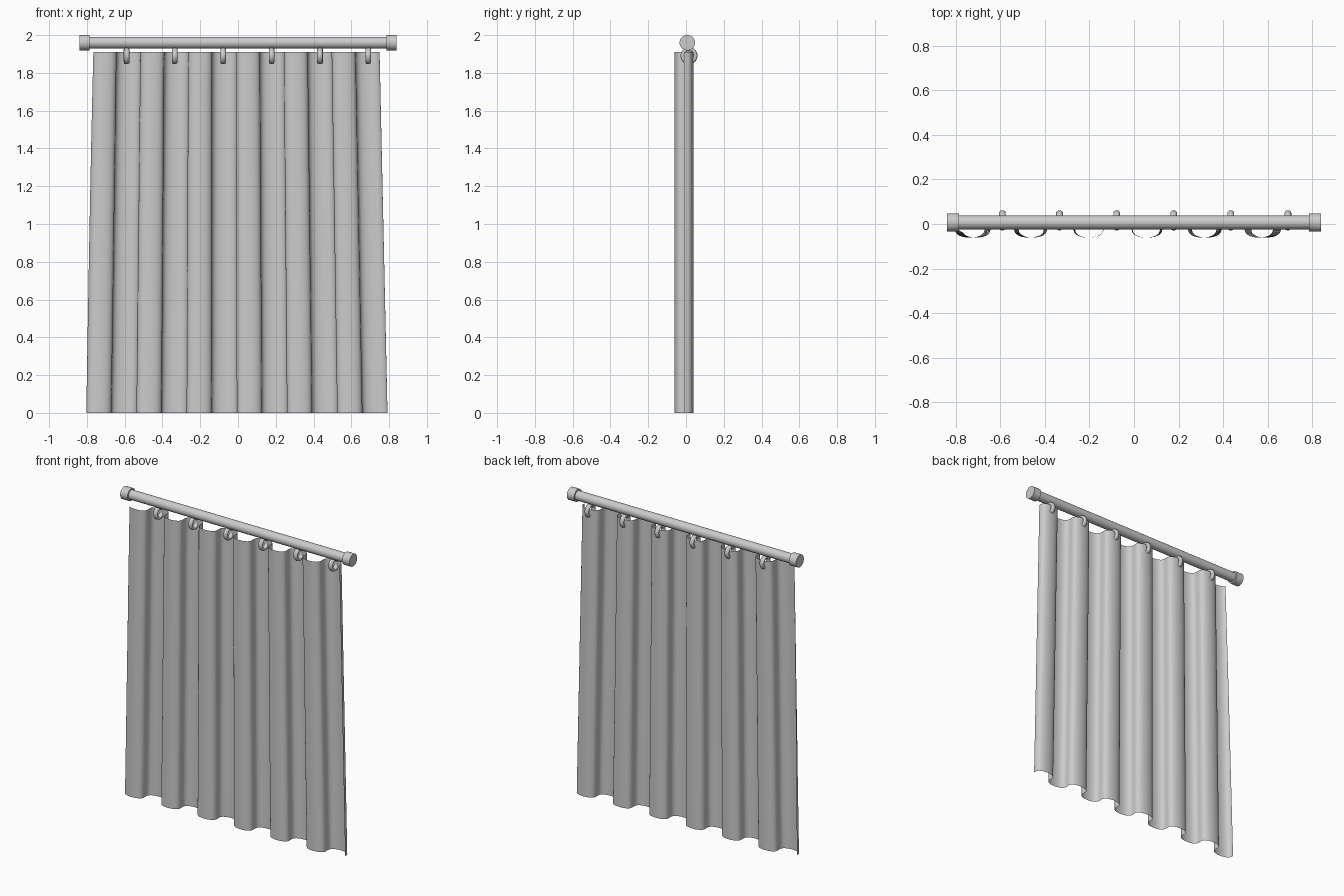
import bpy, bmesh, math
from mathutils import Matrix, Vector

if "Cube" in bpy.data.objects:
    bpy.data.objects.remove(bpy.data.objects["Cube"])

grey = bpy.data.materials.new("light_grey")
grey.diffuse_color = (0.6, 0.6, 0.6, 1)
grey.use_nodes = True
grey.node_tree.nodes["Principled BSDF"].inputs["Base Color"].default_value = grey.diffuse_color

ROD_Y, ROD_Z = 0.007, 1.96


def finish(name, bm, angle=40):
    mesh = bpy.data.meshes.new(name)
    bm.to_mesh(mesh)
    bm.free()
    mesh.materials.append(grey)
    obj = bpy.data.objects.new(name, mesh)
    bpy.context.collection.objects.link(obj)
    bpy.ops.object.select_all(action='DESELECT')
    obj.select_set(True)
    bpy.context.view_layer.objects.active = obj
    bpy.ops.object.shade_smooth_by_angle(angle=math.radians(angle))
    return obj


def bar(name, x0, x1, radius):
    bm = bmesh.new()
    place = Matrix.Translation(((x0 + x1) / 2, ROD_Y, ROD_Z)) @ Matrix.Rotation(math.pi / 2, 4, 'Y')
    bmesh.ops.create_cone(bm, cap_ends=True, segments=32, radius1=radius,
                          radius2=radius, depth=abs(x1 - x0), matrix=place)
    finish(name, bm)


# Rod and its end caps
bar("rod", -0.79, 0.79, 0.031)
bar("end_cap_left", -0.838, -0.785, 0.041)
bar("end_cap_right", 0.785, 0.838, 0.041)

# Pleated curtain: six rounded folds, spreading slightly towards the hem
TOP, FOLDS, COLS, ROWS = 1.91, 6, 192, 8
bm = bmesh.new()
grid = []
for r in range(ROWS + 1):
    f = r / ROWS                                  # 0 at hem, 1 at top
    left = -0.803 + 0.033 * f
    period = 0.2657 - 0.0125 * f
    start = 0.6 * f
    row = []
    for c in range(COLS + 1):
        a = start + (2 * math.pi * FOLDS - start) * c / COLS
        x = left + period * (a / (2 * math.pi) - 0.085 * math.sin(2 * a))
        row.append(bm.verts.new((x, -0.011 - 0.05 * math.sin(a), TOP * f)))
    grid.append(row)
for r in range(ROWS):
    for c in range(COLS):
        bm.faces.new((grid[r][c], grid[r][c + 1], grid[r + 1][c + 1], grid[r + 1][c]))
finish("curtain", bm, 60)

# Rings hanging the curtain from the rod, one at each rear fold
SEG, SIDES = 32, 12
for i in range(6):
    cx = -0.59 + 0.256 * i
    bm = bmesh.new()
    loops = []
    for s in range(SEG):
        a = 2 * math.pi * s / SEG
        out = Vector((0, math.cos(a), math.sin(a)))
        centre = Vector((cx, 0.016, 1.891)) + out * 0.034
        loops.append([bm.verts.new(centre + out * 0.011 * math.cos(b)
                                   + Vector((0.015 * math.sin(b), 0, 0)))
                      for b in (2 * math.pi * k / SIDES for k in range(SIDES))])
    for s in range(SEG):
        p, q = loops[s], loops[(s + 1) % SEG]
        for k in range(SIDES):
            n = (k + 1) % SIDES
            bm.faces.new((p[k], q[k], q[n], p[n]))
    bmesh.ops.recalc_face_normals(bm, faces=bm.faces[:])
    finish(f"ring_{i + 1}", bm, 60)
